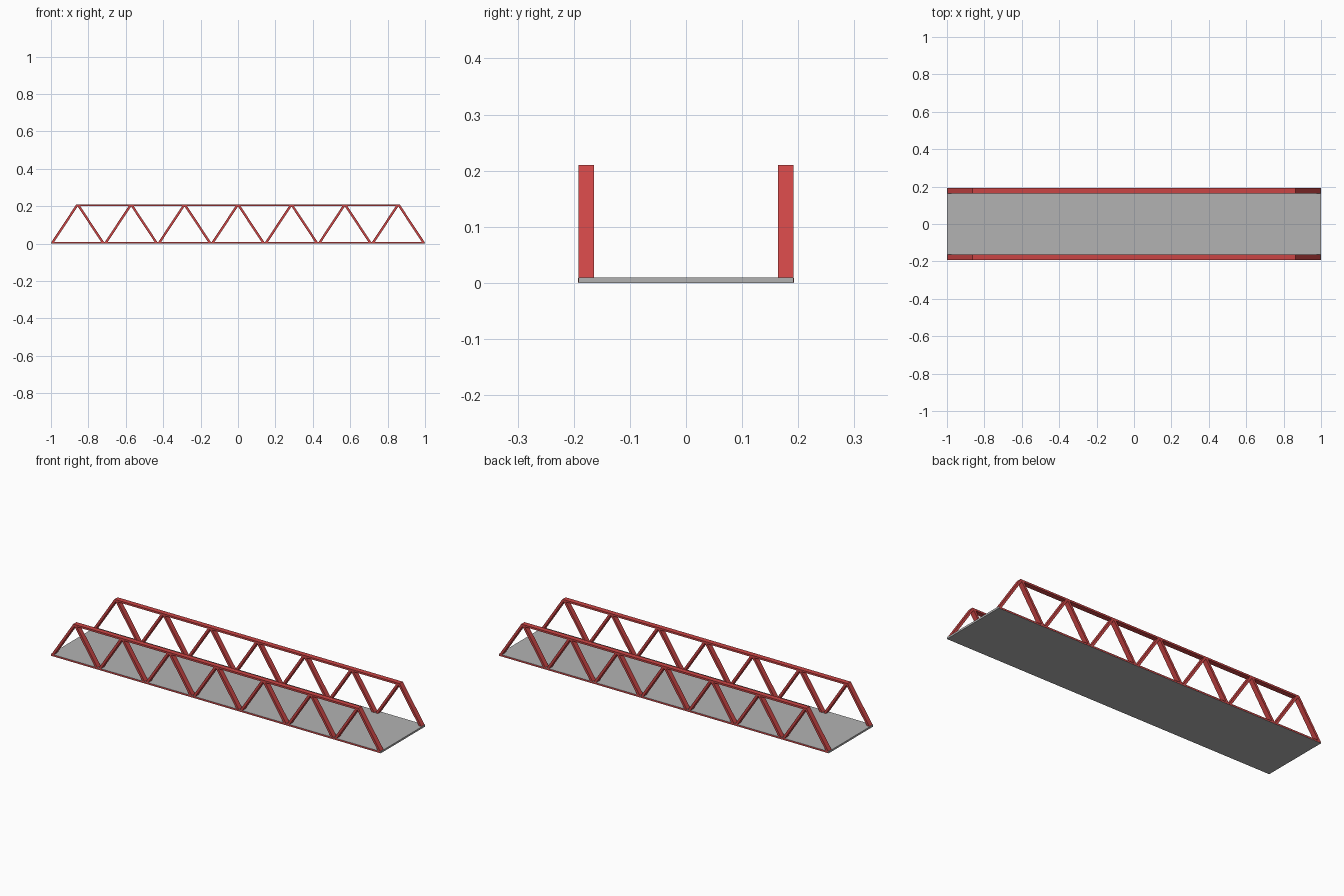
import bpy
import bmesh

if "Cube" in bpy.data.objects:
    bpy.data.objects.remove(bpy.data.objects["Cube"], do_unlink=True)


def make_material(name, colour):
    mat = bpy.data.materials.new(name)
    mat.use_nodes = True
    mat.diffuse_color = (*colour, 1)
    mat.node_tree.nodes["Principled BSDF"].inputs["Base Color"].default_value = (*colour, 1)
    return mat


RED = make_material("truss red", (0.6, 0.06, 0.06))
GREY = make_material("deck grey", (0.45, 0.45, 0.45))

BAYS = 7
STEP = 2 / BAYS
HEIGHT = 0.21
DECK = 0.01          # deck thickness
HALF_WIDTH = 0.192
BEAM = 0.028         # beam width across the bridge
FLAT = 0.015         # beam thickness along the bridge


def prism(bm, outline, y0, y1):
    """Extrude an x-z outline from y0 to y1."""
    face = bm.faces.new([bm.verts.new((x, y0, z)) for x, z in outline])
    moved = bmesh.ops.extrude_face_region(bm, geom=[face])["geom"]
    bmesh.ops.translate(bm, vec=(0, y1 - y0, 0),
                        verts=[v for v in moved if isinstance(v, bmesh.types.BMVert)])


def rectangle(x, z0, z1):
    return [(-x, z0), (x, z0), (x, z1), (-x, z1)]


def slanted(foot, peak):
    """Outline of a diagonal with level ends."""
    h = FLAT / 2
    return [(foot - h, DECK / 2), (foot + h, DECK / 2), (peak + h, HEIGHT), (peak - h, HEIGHT)]


def build(name, outlines, y0, y1, mat):
    bm = bmesh.new()
    for outline in outlines:
        prism(bm, outline, y0, y1)
    bmesh.ops.recalc_face_normals(bm, faces=bm.faces)
    mesh = bpy.data.meshes.new(name)
    bm.to_mesh(mesh)
    bm.free()
    mesh.materials.append(mat)
    obj = bpy.data.objects.new(name, mesh)
    bpy.context.collection.objects.link(obj)


# Road deck
build("deck", [rectangle(1, 0, DECK)], -HALF_WIDTH, HALF_WIDTH, GREY)

# Zigzag of diagonals, two to each bay
diagonals = []
for i in range(BAYS):
    start = -1 + i * STEP
    peak = start + STEP / 2
    diagonals.append(slanted(start + FLAT / 2, peak))
    diagonals.append(slanted(start + STEP - FLAT / 2, peak))

# One truss on each side
top_x = 1 - STEP / 2 + FLAT / 2
for side, sign in (("left", 1), ("right", -1)):
    ys = sorted((sign * HALF_WIDTH, sign * (HALF_WIDTH - BEAM)))
    build(side + "_diagonals", diagonals, *ys, RED)
    build(side + "_top_chord", [rectangle(top_x, HEIGHT - DECK, HEIGHT)], *ys, RED)
    # The bottom chord shows as a thin strip along the deck edge
    strip = sorted((sign * (HALF_WIDTH - BEAM), sign * (HALF_WIDTH + 0.0005)))
    build(side + "_bottom_chord", [rectangle(0.995, 0.001, DECK - 0.001)], *strip, RED)
